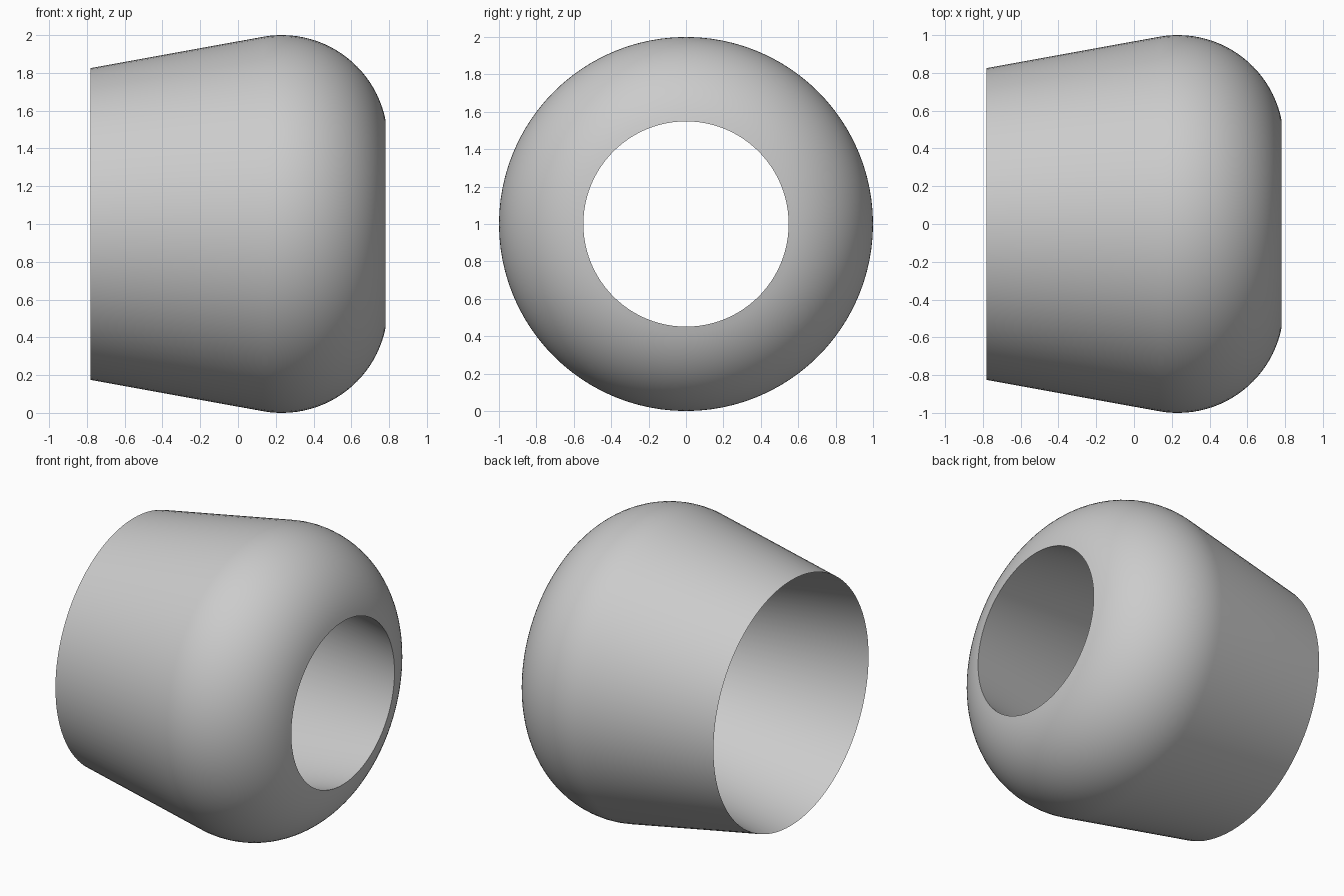
import bpy, bmesh, math

if "Cube" in bpy.data.objects:
    bpy.data.objects.remove(bpy.data.objects["Cube"])

SEGMENTS = 96
R = 0.56                      # radius of the rounded shoulder
CX, CR = 0.232, 0.44          # shoulder centre: x, distance from the axis

# Closed cross-section: tapered outer wall, rounded shoulder, conical bore
profile = [(-0.782, 0.825)]
for i in range(25):
    a = math.radians(-10 + 88.8 * i / 24)
    profile.append((CX + R * math.sin(a), CR + R * math.cos(a)))
n = len(profile)

# Revolve around the x axis at z = 1
bm = bmesh.new()
rings = []
for s in range(SEGMENTS):
    t = 2 * math.pi * s / SEGMENTS
    rings.append([bm.verts.new((x, r * math.sin(t), 1 + r * math.cos(t)))
                  for x, r in profile])
for s in range(SEGMENTS):
    a, b = rings[s], rings[(s + 1) % SEGMENTS]
    for i in range(n):
        j = (i + 1) % n       # last span closes the profile as the bore
        bm.faces.new((a[i], a[j], b[j], b[i]))
bmesh.ops.recalc_face_normals(bm, faces=bm.faces)

mesh = bpy.data.meshes.new("tapered_ring")
bm.to_mesh(mesh)
bm.free()
ring = bpy.data.objects.new("tapered_ring", mesh)
bpy.context.collection.objects.link(ring)

# Plain grey
grey = bpy.data.materials.new("light grey")
grey.diffuse_color = (0.6, 0.6, 0.6, 1)
grey.use_nodes = True
grey.node_tree.nodes["Principled BSDF"].inputs["Base Color"].default_value = grey.diffuse_color
mesh.materials.append(grey)

# Smooth walls, crisp rims
bpy.context.view_layer.objects.active = ring
ring.select_set(True)
bpy.ops.object.shade_smooth_by_angle(angle=math.radians(30))
